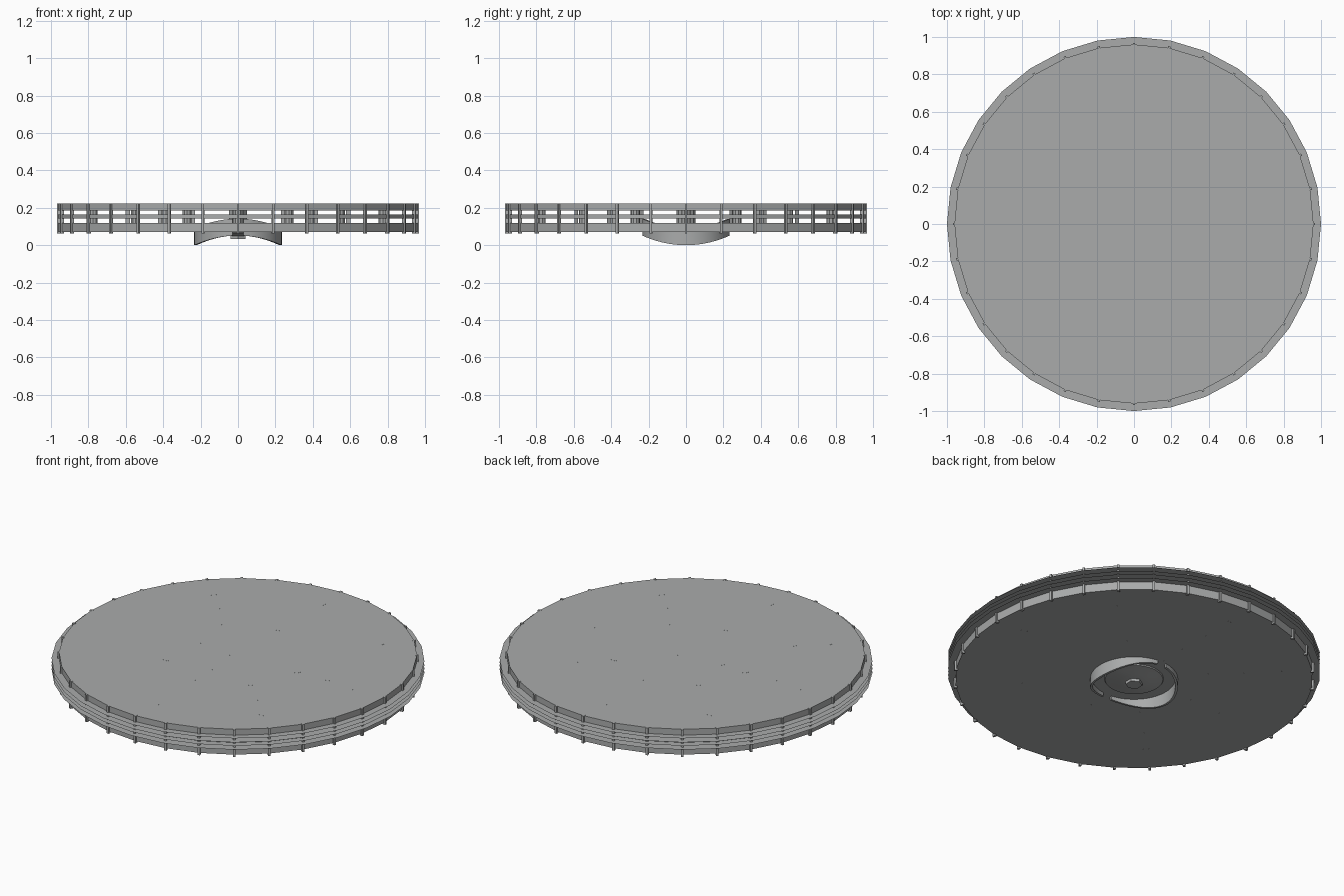
import bpy, bmesh, math
from mathutils import Matrix, Vector

if "Cube" in bpy.data.objects:
    bpy.data.objects.remove(bpy.data.objects["Cube"])

SIDES = 32
R_DRUM, R_BRIM = 0.96, 1.0
DECKS = [("bottom_deck", 0.072, 0.120), ("middle_deck", 0.143, 0.163), ("top_deck", 0.187, 0.222)]

grey = bpy.data.materials.new("plain_grey")
grey.diffuse_color = (0.40, 0.41, 0.41, 1)
grey.use_nodes = True
grey.node_tree.nodes["Principled BSDF"].inputs["Base Color"].default_value = grey.diffuse_color


def finish(name, bm, smooth=False):
    bmesh.ops.recalc_face_normals(bm, faces=bm.faces)
    me = bpy.data.meshes.new(name)
    bm.to_mesh(me)
    bm.free()
    me.materials.append(grey)
    ob = bpy.data.objects.new(name, me)
    bpy.context.collection.objects.link(ob)
    if smooth:
        for p in me.polygons:
            p.use_smooth = True
    return ob


def cyl(bm, x, y, z0, z1, r, n, r2=None, turn=0.0):
    m = Matrix.Translation((x, y, (z0 + z1) / 2)) @ Matrix.Rotation(turn, 4, 'Z')
    bmesh.ops.create_cone(bm, cap_ends=True, segments=n, radius1=r,
                          radius2=r if r2 is None else r2, depth=z1 - z0, matrix=m)


# stacked round decks
for name, z0, z1 in DECKS:
    bm = bmesh.new()
    cyl(bm, 0, 0, z0, z1, R_DRUM, SIDES)
    finish(name, bm)

# paper-thin brims round the deck edges
bm = bmesh.new()
for z in (0.120, 0.143, 0.163, 0.187):
    rings = [[bm.verts.new((r * math.cos(2 * math.pi * i / SIDES), r * math.sin(2 * math.pi * i / SIDES), z))
              for i in range(SIDES)] for r in (R_DRUM - 0.004, R_BRIM)]
    for i in range(SIDES):
        j = (i + 1) % SIDES
        bm.faces.new((rings[0][i], rings[1][i], rings[1][j], rings[0][j]))
finish("brims", bm)

# edge posts, one at each corner
bm = bmesh.new()
for i in range(SIDES):
    a = 2 * math.pi * i / SIDES
    m = (Matrix.Rotation(a, 4, 'Z') @ Matrix.Translation((R_DRUM, 0, 0.1425))
         @ Matrix.Diagonal((0.018, 0.013, 0.161, 1)))
    bmesh.ops.create_cube(bm, size=1, matrix=m)
finish("edge_posts", bm)

# inner columns and slim rods between the decks
bm = bmesh.new()
for radius, count, r, n in ((0.775, 8, 0.025, 10), (0.385, 8, 0.025, 10),
                            (0.59, 8, 0.013, 3), (0.24, 4, 0.013, 3)):
    for i in range(count):
        a = 2 * math.pi * i / count
        cyl(bm, radius * math.cos(a), radius * math.sin(a), 0.0718, 0.2222, r, n)
cyl(bm, 0, 0, 0.0718, 0.2222, 0.05, 10)
finish("columns", bm)

# two saddle-shaped curved walls under the hub, with gaps at front and back
bm = bmesh.new()
STEPS = 20
HALF = math.radians(83)
for side in (0, math.pi):
    cols = []
    for k in range(STEPS + 1):
        a = -HALF + 2 * HALF * k / STEPS
        low = 0.026 - 0.026 * math.cos(2 * a)
        c, s = math.cos(a + side), math.sin(a + side)
        cols.append([bm.verts.new((r * c, r * s, z)) for r, z in
                     ((0.235, low), (0.235, low + 0.09), (0.222, low + 0.09), (0.222, low))])
    for p, q in zip(cols, cols[1:]):
        for i in range(4):
            j = (i + 1) % 4
            bm.faces.new((p[i], q[i], q[j], p[j]))
    bm.faces.new(cols[0])
    bm.faces.new(cols[-1])
walls = finish("hub_walls", bm)

# shallow dome lathed under the hub
bm = bmesh.new()
prof = [(0.16, 0.074), (0.155, 0.066), (0.12, 0.061), (0.08, 0.054), (0.045, 0.05), (0.0, 0.05)]
vs = [bm.verts.new((r, 0, z)) for r, z in prof]
es = [bm.edges.new(e) for e in zip(vs, vs[1:])]
bmesh.ops.spin(bm, geom=vs + es, axis=Vector((0, 0, 1)), cent=(0, 0, 0),
               angle=2 * math.pi, steps=32)
bmesh.ops.remove_doubles(bm, verts=bm.verts, dist=0.0005)
dome = finish("hub_dome", bm)

# hexagonal nut
bm = bmesh.new()
cyl(bm, 0, 0, 0.034, 0.06, 0.045, 6)
finish("hub_nut", bm)

# smooth the rounded hub parts
bpy.ops.object.select_all(action='DESELECT')
for ob in (walls, dome):
    ob.select_set(True)
bpy.context.view_layer.objects.active = dome
bpy.ops.object.shade_smooth_by_angle(angle=math.radians(35))
